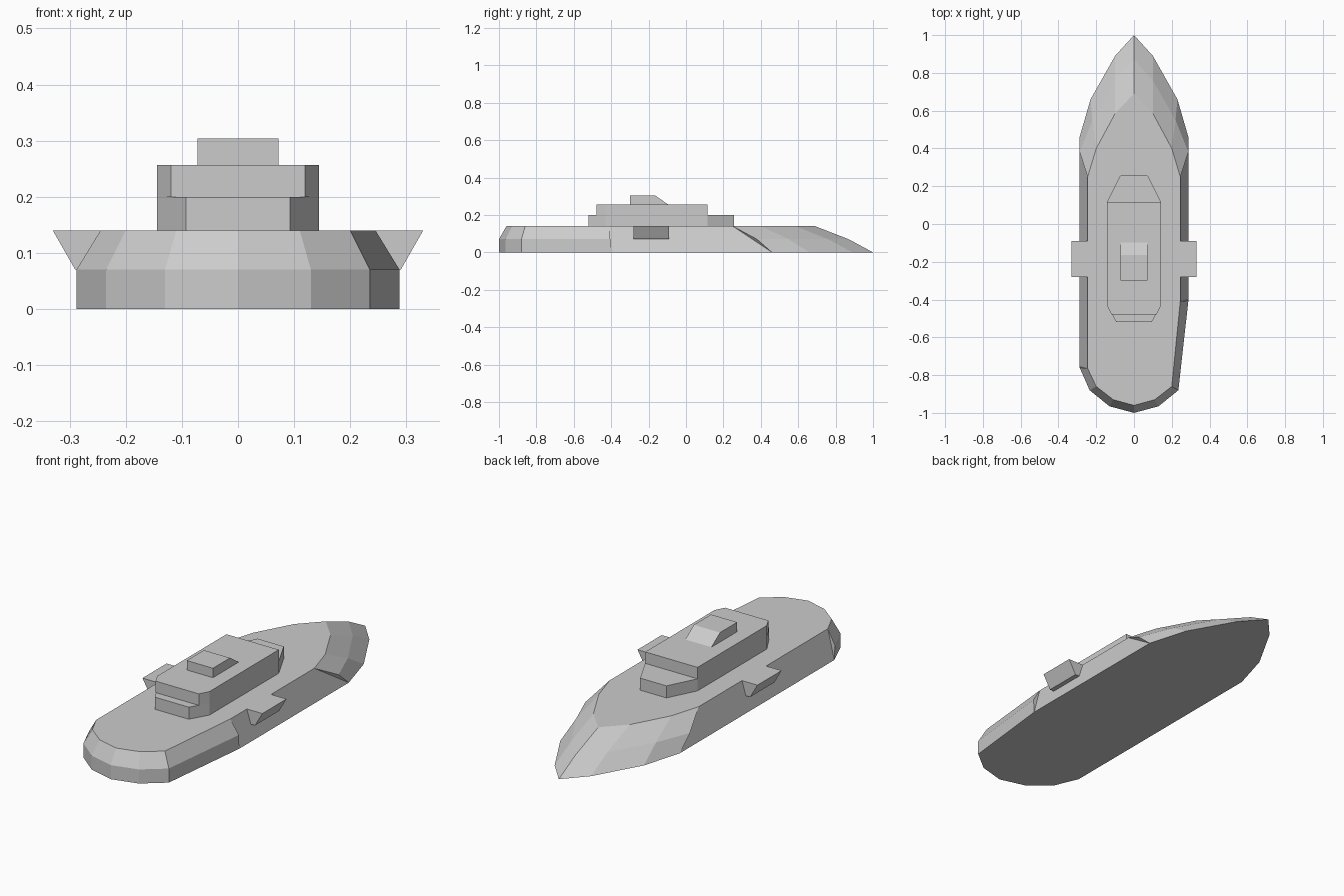
import bpy, bmesh

if "Cube" in bpy.data.objects:
    bpy.data.objects.remove(bpy.data.objects["Cube"])

def finish(bm, name):
    bmesh.ops.remove_doubles(bm, verts=bm.verts, dist=1e-5)
    bmesh.ops.recalc_face_normals(bm, faces=bm.faces)
    me = bpy.data.meshes.new(name)
    bm.to_mesh(me)
    bm.free()
    ob = bpy.data.objects.new(name, me)
    bpy.context.collection.objects.link(ob)
    return ob

def prism(name, a, b):
    """Solid between two matching 3D loops."""
    bm = bmesh.new()
    va, vb = [bm.verts.new(p) for p in a], [bm.verts.new(p) for p in b]
    bm.faces.new(va)
    bm.faces.new(vb)
    n = len(a)
    for i in range(n):
        j = (i + 1) % n
        bm.faces.new((va[i], va[j], vb[j], vb[i]))
    return finish(bm, name)

def block(name, half, z0, z1):
    """Plan outline given for +x, mirrored and extruded upwards."""
    loop = half + [(-x, y) for x, y in reversed(half)]
    return prism(name, [(x, y, z0) for x, y in loop], [(x, y, z1) for x, y in loop])

# Hull: columns of (bottom, knuckle, deck) points running stern to bow
HEIGHTS = (0, 0.07, 0.14)
STERN = [((0, -1), (0, -1), (0, -0.96)),
         ((0.13, -0.965), (0.13, -0.965), (0.11, -0.93)),
         ((0.235, -0.88), (0.235, -0.88), (0.2, -0.86))]
BOW = [((0.288, 0.46), (0.288, 0.38), (0.245, 0.25)),
       ((0.23, 0.66), (0.22, 0.55), (0.2, 0.40)),
       ((0.10, 0.89), (0.10, 0.76), (0.10, 0.585)),
       ((0, 1), (0, 0.87), (0, 0.69))]

def hull():
    bm = bmesh.new()
    sides = []
    for s, ay in ((1, -0.40), (-1, -0.755)):
        aft = ((0.288, ay), (0.288, ay - 0.005), (0.245, ay - 0.01))
        cols = [[bm.verts.new((s * x, y, z)) for (x, y), z in zip(c, HEIGHTS)]
                for c in STERN + [aft] + BOW]
        for i in range(len(cols) - 1):
            a, b = cols[i], cols[i + 1]
            if i == 3:
                # Flat midship side, with sliver ends where the knuckle stops
                bm.faces.new((a[0], b[0], b[2], a[2]))
                bm.faces.new(a)
                bm.faces.new(b)
            else:
                for k in (0, 1):
                    bm.faces.new((a[k], b[k], b[k + 1], a[k + 1]))
        sides.append(cols)
    right, left = sides
    for k in (0, 2):
        bm.faces.new([c[k] for c in right] + [c[k] for c in reversed(left[1:-1])])
    # the two centreline columns are shared by both sides: weld and cap again
    bmesh.ops.remove_doubles(bm, verts=bm.verts, dist=1e-5)
    return finish(bm, "hull")

hull()

# Bridge wings hanging over the sides
for s, name in ((1, "wing_right"), (-1, "wing_left")):
    sec = [(0.245, 0.14), (0.2665, 0.07), (0.29, 0.07), (0.33, 0.14)]
    prism(name, [(s * x, -0.28, z) for x, z in sec], [(s * x, -0.09, z) for x, z in sec])

# Superstructure tiers
block("lower_cabin", [(0.093, -0.52), (0.144, -0.43), (0.144, 0.115), (0.072, 0.257)], 0.14, 0.20)
block("upper_cabin", [(0.119, -0.478), (0.144, -0.43), (0.144, 0.115)], 0.20, 0.257)

# Roof house with sloped end
roof = [(-0.30, 0.257), (-0.097, 0.257), (-0.165, 0.304), (-0.30, 0.304)]
prism("roof_house", [(-0.072, y, z) for y, z in roof], [(0.072, y, z) for y, z in roof])
